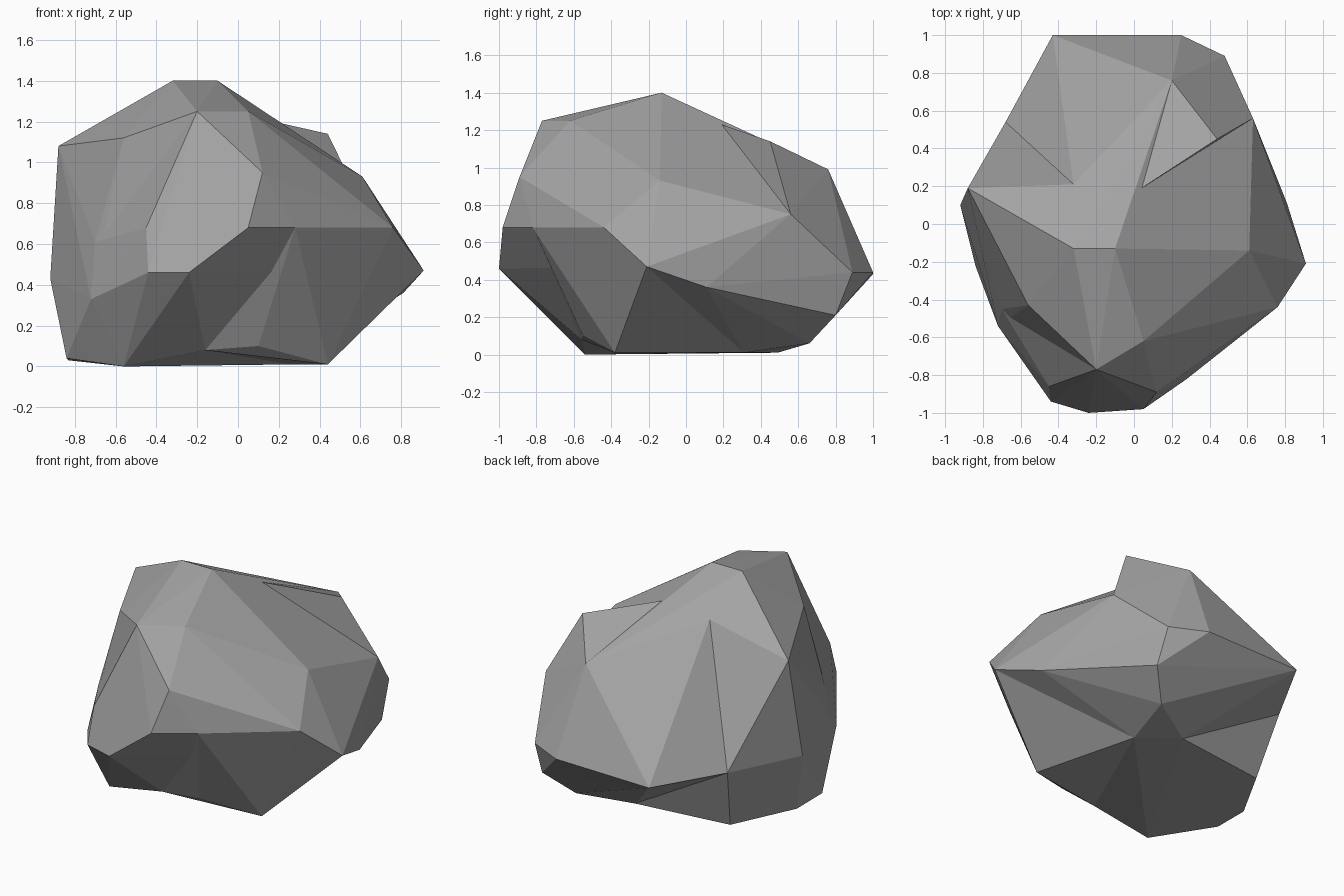
import bpy
import bmesh
from mathutils import Vector

cube = bpy.data.objects.get("Cube")
if cube:
    bpy.data.objects.remove(cube, do_unlink=True)

# One plain stone colour
stone = bpy.data.materials.new("stone_grey")
stone.use_nodes = True
stone_colour = (0.37, 0.37, 0.37, 1.0)
stone.diffuse_color = stone_colour
stone.node_tree.nodes["Principled BSDF"].inputs["Base Color"].default_value = stone_colour


def convex_rock(name, corners):
    """Make a flat shaded convex chunk from corners given in hundredths."""
    bm = bmesh.new()
    for corner in corners:
        bm.verts.new(Vector(corner) / 100)
    hull = bmesh.ops.convex_hull(bm, input=bm.verts[:])
    spare = set(hull["geom_interior"] + hull["geom_unused"])
    spare_verts = [item for item in spare if isinstance(item, bmesh.types.BMVert)]
    bmesh.ops.delete(bm, geom=spare_verts, context="VERTS")
    bmesh.ops.recalc_face_normals(bm, faces=bm.faces[:])
    mesh = bpy.data.meshes.new(name)
    bm.to_mesh(mesh)
    bm.free()
    mesh.materials.append(stone)
    rock = bpy.data.objects.new(name, mesh)
    bpy.context.collection.objects.link(rock)
    return rock


# Corners shared between chunks, where the creases run
peak = (-32, -13, 140)
brow = (-20, -77, 125)
cheek = (-70, -45, 61)
jaw = (-72, -54, 33)
side_crack = (-32, 21, 121)
side_crack_foot = (-68, 54, 42)
back_crack = (4, 19, 123)
back_crack_foot = (63, 56, 75)
back_shoulder = (20, 76, 99)
back_corner = (48, 89, 44)
under_back = (3, 49, 1)
under_middle = (26, 31, 1)
under_front = (-16, -56, 8)
chin = [(-24, -100, 46), (-44, -94, 46)]
front_ledge = (28, -82, 68)
right_ledge = (76, -44, 68)
right_tip = (91, -21, 47)
low_edge = [(-84, -22, 4), (-83, 3, 3), (-61, 41, 1)]

# Main boulder
crown = [peak, brow, (-10, -13, 140), (5, -62, 125)]
front = chin + [front_ledge, (5, -98, 68), (-45, -86, 68), (12, -89, 95)]
right_side = [right_ledge, right_tip, (61, -14, 93), (81, 11, 36)]
back = [back_shoulder, back_corner, (-43, 100, 43), (25, 100, 44)]
underside = [under_back, under_middle, under_front, (34, 66, 6), (49, 80, 21)]
creases = [cheek, jaw, side_crack, side_crack_foot, back_crack, back_crack_foot]
convex_rock("boulder_body", crown + front + right_side + back + underside + creases)

# Slab bulging out beyond the creases on the low x side
convex_rock("side_slab", low_edge + [
    peak, brow, cheek, jaw, side_crack, side_crack_foot, under_back,
    (-88, 19, 108), (-56, -43, 112), (-92, 10, 43)])

# Two feet that the boulder rests on
convex_rock("side_foot", low_edge + chin + [
    jaw, under_front, under_middle, under_back, (-56, -54, 0)])
convex_rock("front_foot", [
    front_ledge, right_ledge, right_tip, under_front, under_middle,
    (10, -55, 10), (44, -38, 1)])

# Raised ledge above the crack at the back
convex_rock("back_ledge", [back_crack, back_crack_foot, back_shoulder,
                           back_corner, (44, 45, 114), (10, 30, 70)])
